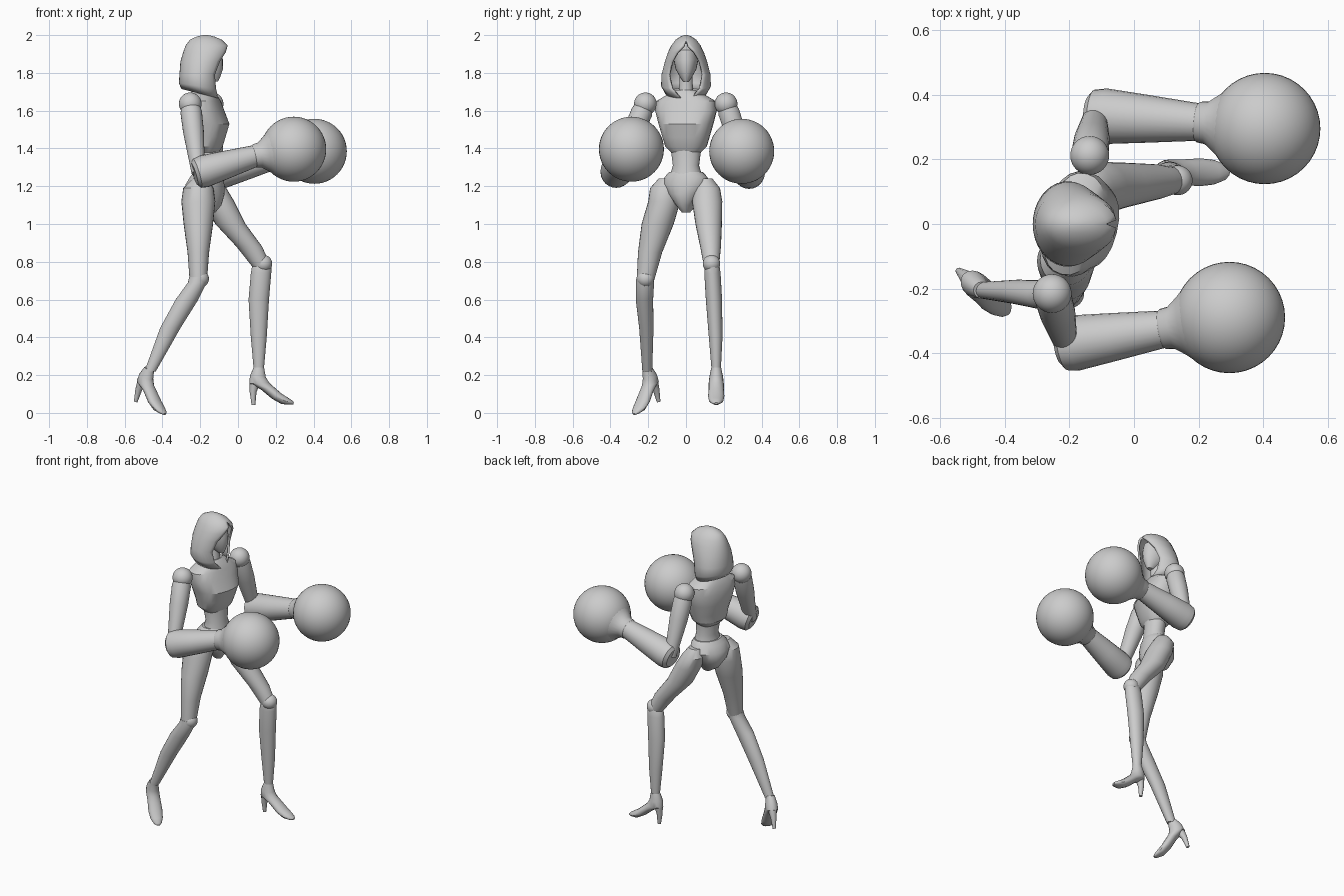
import bpy, bmesh
from math import sin, cos, pi, asin, sqrt, radians
from mathutils import Vector, Matrix

cube = bpy.data.objects.get("Cube")
if cube:
    bpy.data.objects.remove(cube)

# One neutral grey for the whole figure
GREY = (0.6, 0.6, 0.6, 1)
grey = bpy.data.materials.new("plain_grey")
grey.diffuse_color = GREY
grey.use_nodes = True
grey.node_tree.nodes["Principled BSDF"].inputs["Base Color"].default_value = GREY


def finish(name, bm, angle=35):
    """Turn a bmesh into a named, shaded object."""
    bmesh.ops.remove_doubles(bm, verts=bm.verts, dist=0.0005)
    bmesh.ops.recalc_face_normals(bm, faces=bm.faces)
    mesh = bpy.data.meshes.new(name)
    bm.to_mesh(mesh)
    bm.free()
    obj = bpy.data.objects.new(name, mesh)
    bpy.context.collection.objects.link(obj)
    mesh.materials.append(grey)
    bpy.ops.object.select_all(action="DESELECT")
    obj.select_set(True)
    bpy.context.view_layer.objects.active = obj
    bpy.ops.object.shade_smooth_by_angle(angle=radians(angle))
    return obj


def loft(name, sections, matrix=Matrix(), sides=24, power=1.0, angle=35):
    """Skin elliptical sections, each given as (centre, half axis u, half axis v)."""
    bm = bmesh.new()
    rings = []
    for centre, u, v in sections:
        ring = []
        for i in range(sides):
            c, s = cos(2 * pi * i / sides), sin(2 * pi * i / sides)
            c = abs(c) ** power * (1 if c > 0 else -1)
            s = abs(s) ** power * (1 if s > 0 else -1)
            ring.append(bm.verts.new(matrix @ (centre + u * c + v * s)))
        rings.append(ring)
    for low, high in zip(rings, rings[1:]):
        for i in range(sides):
            j = (i + 1) % sides
            bm.faces.new((low[i], low[j], high[j], high[i]))
    bm.faces.new(rings[0])
    bm.faces.new(rings[-1])
    return finish(name, bm, angle)


def stack(name, levels, yaw=0, **options):
    """Loft level sections given as (x, y, z, x radius, y radius)."""
    turn = Matrix.Rotation(radians(yaw), 3, "Z")
    loft(name, [(Vector((x, y, z)), turn @ Vector((rx, 0, 0)), turn @ Vector((0, ry, 0)))
                for x, y, z, rx, ry in levels], **options)


def limb(name, start, end, profile, **options):
    """Loft round sections along a straight axis; profile is (fraction, radius)."""
    start, end = Vector(start), Vector(end)
    axis = (end - start).normalized()
    u = axis.cross(Vector((0, 0, 1))).normalized()
    v = axis.cross(u)
    loft(name, [(start.lerp(end, t), u * r, v * r) for t, r in profile], **options)


def ball(name, centre, radius):
    bm = bmesh.new()
    bmesh.ops.create_uvsphere(bm, u_segments=40, v_segments=24, radius=radius,
                              matrix=Matrix.Translation(centre))
    finish(name, bm)


# Chest shell, widest at the shoulders and jutting forward at the bust
stack("chest", [
    (-.165, 0, 1.37, .055, .07), (-.17, 0, 1.41, .085, .11), (-.165, 0, 1.46, .095, .125),
    (-.165, 0, 1.53, .115, .145), (-.18, 0, 1.6, .1, .165), (-.185, 0, 1.65, .085, .16),
    (-.185, 0, 1.685, .07, .1), (-.185, 0, 1.71, .05, .05)],
    yaw=-14, power=0.85, angle=25)
stack("abdomen", [
    (-.16, 0, 1.2, .085, .1), (-.155, 0, 1.26, .07, .085), (-.155, 0, 1.31, .06, .07),
    (-.165, 0, 1.42, .065, .085)], yaw=-14)
stack("pelvis", [
    (-.15, 0, 1.06, .03, .02), (-.165, 0, 1.1, .08, .05), (-.175, 0, 1.16, .105, .1),
    (-.175, 0, 1.21, .1, .13), (-.165, 0, 1.25, .085, .115), (-.16, 0, 1.275, .07, .09)],
    yaw=-18)

# Neck and face
stack("neck", [(-.18, 0, 1.66, .05, .055), (-.175, 0, 1.71, .036, .036),
               (-.17, 0, 1.82, .035, .035)])
stack("head", [
    (-.125, 0, 1.755, .02, .015), (-.14, 0, 1.775, .045, .03), (-.165, 0, 1.82, .085, .055),
    (-.175, 0, 1.87, .095, .065), (-.175, 0, 1.92, .085, .06), (-.175, 0, 1.955, .04, .03)])


# Hood: cut ellipses leaving a pointed opening at the front
def hood(levels, steps=28):
    bm = bmesh.new()
    rows = []
    for z, x, rx, ry, gap, slope in levels:
        reach = pi - asin(gap / ry)
        row = []
        for i in range(steps + 1):
            t = reach * (2 * i / steps - 1)
            across = -rx * cos(t)
            row.append(bm.verts.new((x + across, ry * sin(t), z + slope * across)))
        rows.append(row)
    for low, high in zip(rows, rows[1:]):
        for i in range(steps):
            bm.faces.new((low[i], low[i + 1], high[i + 1], high[i]))
    bm.faces.new(rows[-1][:-1])
    obj = finish("hood", bm, 50)
    shell = obj.modifiers.new("thickness", "SOLIDIFY")
    shell.thickness = 0.012
    shell.offset = -1


hood([(1.69, -.2, .1, .11, .03, -.25), (1.73, -.205, .108, .132, .075, -.15),
      (1.79, -.2, .11, .13, .092, 0), (1.86, -.185, .12, .112, .075, 0),
      (1.91, -.17, .12, .095, .045, 0), (1.945, -.165, .112, .078, .012, 0),
      (1.975, -.17, .085, .055, 0, 0), (1.993, -.172, .045, .028, 0, 0),
      (2, -.172, .012, .008, 0, 0)])

# Arms: shoulder ball, upper arm, forearm, flared cuff and big round glove
for side, shoulder, elbow, wrist, glove in (
        ("left", (-.137, .212, 1.636), (-.12, .335, 1.265), (.2, .315, 1.35), (.404, .295, 1.385)),
        ("right", (-.253, -.215, 1.636), (-.21, -.372, 1.27), (.09, -.325, 1.36), (.295, -.289, 1.396))):
    ball(side + "_shoulder", shoulder, .06)
    limb(side + "_upper_arm", shoulder, elbow,
         [(0, .045), (.12, .057), (.4, .055), (.8, .042), (1, .036)])
    limb(side + "_forearm", elbow, wrist,
         [(-.07, .06), (-.02, .08), (.1, .086), (.5, .074), (1, .058)])
    limb(side + "_cuff", wrist, glove,
         [(-.04, .056), (0, .063), (.12, .066), (.3, .095), (.45, .125), (.6, .12)])
    ball(side + "_glove", glove, .172)

# Legs: left strides forward, right trails behind
stack("left_thigh", [
    (.125, .135, .775, .05, .04), (.06, .13, .88, .068, .055), (-.04, .12, 1, .08, .07),
    (-.1, .112, 1.12, .08, .08), (-.13, .11, 1.19, .068, .07), (-.14, .1, 1.24, .04, .04)])
stack("right_thigh", [
    (-.21, -.215, .7, .046, .046), (-.21, -.19, .85, .057, .064), (-.21, -.15, 1, .078, .085),
    (-.21, -.115, 1.12, .09, .085), (-.21, -.11, 1.19, .08, .08), (-.2, -.1, 1.24, .04, .045)])
stack("left_shin", [
    (.11, .16, .22, .026, .024), (.11, .157, .4, .042, .036), (.11, .148, .6, .054, .043),
    (.122, .14, .74, .054, .043), (.127, .138, .79, .05, .038), (.128, .136, .815, .03, .028)])
stack("right_shin", [
    (-.465, -.205, .22, .03, .026), (-.358, -.21, .45, .054, .038), (-.27, -.22, .6, .06, .046),
    (-.215, -.217, .69, .05, .048), (-.21, -.215, .72, .048, .047)])
ball("left_knee", (.135, .135, .79), .046)
ball("right_knee", (-.2, -.214, .71), .046)


# High heeled shoes, each section given by its upper and lower edge and half width
def shoe(side, ankle, yaw, pitch):
    place = (Matrix.Translation(ankle) @ Matrix.Rotation(radians(yaw), 4, "Z")
             @ Matrix.Rotation(radians(pitch), 4, "Y"))
    sections = []
    for top_x, top_z, low_x, low_z, width in (
            (.028, 0, -.028, 0, .026), (.037, -.05, -.047, -.045, .036),
            (.055, -.08, -.05, -.085, .04), (.085, -.107, .01, -.115, .04),
            (.12, -.137, .07, -.165, .043), (.155, -.16, .12, -.193, .038),
            (.178, -.175, .165, -.197, .024), (.186, -.185, .183, -.195, .01)):
        top, low = Vector((top_x, 0, top_z)), Vector((low_x, 0, low_z))
        sections.append(((top + low) / 2, (top - low) / 2, Vector((0, width, 0))))
    loft(side + "_shoe", sections, place, sides=16)
    heel = [(Vector((x, 0, z)), Vector((r, 0, 0)), Vector((0, r, 0)))
            for x, z, r in ((-.02, -.08, .028), (-.03, -.13, .018), (-.028, -.197, .01))]
    loft(side + "_heel", heel, place, sides=12)


shoe("left", (.11, .16, .24), 0, 0)
shoe("right", (-.47, -.205, .235), -40, 20)
